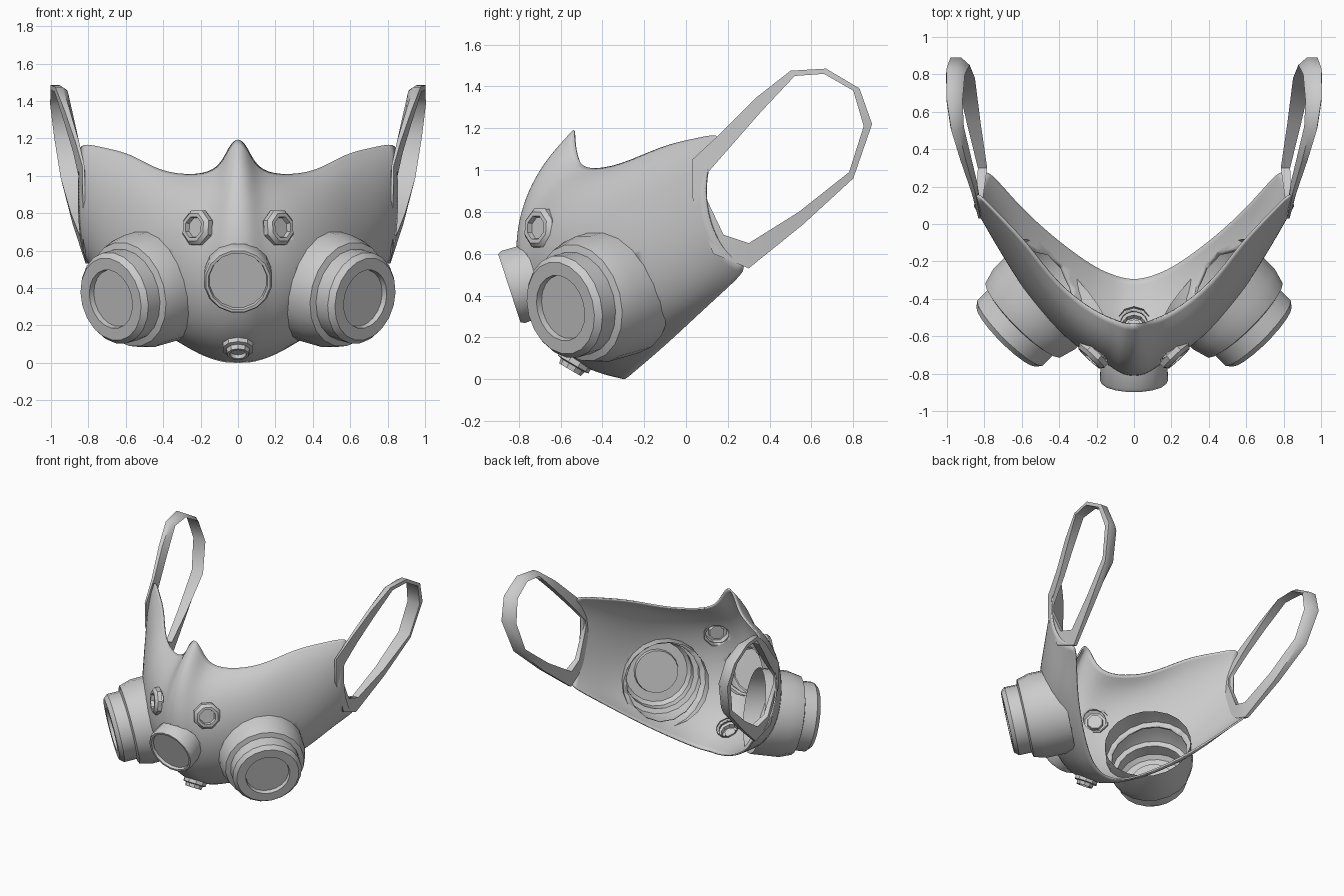
import bpy, bmesh, math
from mathutils import Vector
from mathutils.geometry import interpolate_bezier

cube = bpy.data.objects.get("Cube")
if cube:
    bpy.data.objects.remove(cube)

grey = bpy.data.materials.new("matte_grey")
grey.use_nodes = True
COLOUR = (0.6, 0.6, 0.6, 1)
grey.diffuse_color = COLOUR
grey.node_tree.nodes["Principled BSDF"].inputs["Base Color"].default_value = COLOUR


def make(name, verts, faces, angle=40):
    mesh = bpy.data.meshes.new(name)
    mesh.from_pydata(verts, [], faces)
    bm = bmesh.new()
    bm.from_mesh(mesh)
    bmesh.ops.remove_doubles(bm, verts=bm.verts, dist=0.0005)
    bmesh.ops.recalc_face_normals(bm, faces=bm.faces)
    bm.to_mesh(mesh)
    bm.free()
    mesh.materials.append(grey)
    obj = bpy.data.objects.new(name, mesh)
    bpy.context.collection.objects.link(obj)
    bpy.ops.object.select_all(action="DESELECT")
    obj.select_set(True)
    bpy.context.view_layer.objects.active = obj
    bpy.ops.object.shade_smooth_by_angle(angle=math.radians(angle))
    return obj


def revolve(name, profile, centre, axis, sides):
    """Turn (radius, depth behind the face) points about an outward axis."""
    axis = Vector(axis).normalized()
    side = axis.cross(Vector((0, 0, 1))).normalized()
    up = side.cross(axis)
    verts, faces = [], []
    for r, depth in profile:
        for k in range(sides):
            a = math.tau * (k + 0.5) / sides
            verts.append(Vector(centre) - axis * depth
                         + (side * math.cos(a) + up * math.sin(a)) * r)
    for i in range(len(profile) - 1):
        for k in range(sides):
            n = (k + 1) % sides
            faces.append((i * sides + k, i * sides + n,
                          (i + 1) * sides + n, (i + 1) * sides + k))
    return make(name, verts, faces, 35)


# Mask shell: bezier ribs from top edge to bottom edge, centre to side
ribs = [
    [(0, -.54, 1.21), (0, -1.05, .75), (0, -.8, .05), (0, -.3, 0)],
    [(.05, -.535, 1.16), (.085, -1.03, .74), (.08, -.79, .05), (.07, -.29, 0)],
    [(.1, -.52, 1.04), (.16, -.91, .8), (.17, -.77, .06), (.14, -.265, .02)],
    [(.22, -.47, 1), (.3, -.84, .85), (.32, -.72, .08), (.22, -.23, .05)],
    [(.42, -.32, 1.02), (.52, -.6, .85), (.58, -.5, .14), (.4, -.1, .16)],
    [(.57, -.11, 1.12), (.7, -.29, .9), (.74, -.24, .27), (.58, .06, .31)],
    [(.72, .04, 1.15), (.81, -.09, .95), (.83, -.03, .47), (.69, .18, .42)],
    [(.845, .17, 1.18), (.86, .02, .95), (.87, .1, .6), (.8, .3, .53)],
]
STEPS = 12
columns = []
for top, a, b, bottom in ribs:
    columns.append(interpolate_bezier(*map(Vector, (top, a, b, bottom)), STEPS))
flip = Vector((-1, 1, 1))
columns = [[p * flip for p in c] for c in reversed(columns[1:])] + columns
verts = [p for c in columns for p in c]
faces = [(i * STEPS + j, i * STEPS + j + 1, (i + 1) * STEPS + j + 1, (i + 1) * STEPS + j)
         for i in range(len(columns) - 1) for j in range(STEPS - 1)]
mask = make("mask_shell", verts, faces, 60)
# Outward normals, so the thickness grows to the inside
front = min(mask.data.polygons, key=lambda p: p.center.y)
if front.normal.y > 0:
    mask.data.flip_normals()
smooth = mask.modifiers.new("smooth_surface", "SUBSURF")
smooth.levels = smooth.render_levels = 2
solid = mask.modifiers.new("thickness", "SOLIDIFY")
solid.thickness = 0.012
solid.offset = -1


def cut_hole(centre, axis, radius, near, far):
    ring = [(0, near), (radius, near), (radius, far), (0, far)]
    cutter = revolve("hole_cutter", ring, centre, axis, 16)
    cutter.hide_render = True
    cutter.hide_set(True)
    cutter.display_type = "WIRE"
    cut = mask.modifiers.new("hole", "BOOLEAN")
    cut.object = cutter
    cut.solver = "EXACT"


# Ear straps: a loop that leans outward and thickens towards the back
hole = [(.08, .96), (.22, 1.12), (.36, 1.28), (.52, 1.45), (.66, 1.46), (.8, 1.38),
        (.85, 1.21), (.78, .99), (.54, .8), (.3, .65), (.18, .69), (.08, .9)]
rim = [(.03, 1.05), (.17, 1.18), (.34, 1.35), (.5, 1.475), (.67, 1.485), (.83, 1.39),
       (.89, 1.22), (.8, .96), (.56, .74), (.3, .53), (.13, .6), (.03, .87)]


def strap_x(y, z):
    return .83 + .34 * y - .17 * y * y + .14 * min(1, max(0, 3 * y)) * (z - 1.3)


for label, s in (("left", 1), ("right", -1)):
    verts, faces = [], []
    count = len(hole)
    for (hy, hz), (ry, rz) in zip(hole, rim):
        thick = .02 + .1 * hy
        for y, z, inset in ((hy, hz, 0), (ry, rz, .005), (ry, rz, thick * .6), (hy, hz, thick)):
            verts.append((s * (strap_x(y, z) - inset), y, z))
    for i in range(count):
        n = (i + 1) % count
        for k in range(4):
            m = (k + 1) % 4
            faces.append((i * 4 + k, i * 4 + m, n * 4 + m, n * 4 + k))
    make(label + "_ear_strap", verts, faces, 50)

    # Side filter canister: stepped drum with a recessed disc
    drum = [(0, .03), (.155, .03), (.16, 0), (.225, 0), (.25, .03), (.25, .12),
            (.285, .13), (.31, .22), (.31, .43)]
    centre, axis = (s * .68, -.6, .34), (s * .7, -.7, -.2)
    revolve(label + "_filter", drum, centre, axis, 20)
    cut_hole(centre, axis, .275, .1, .6)

    # Small cheek valve
    ring = [(0, .025), (.055, .025), (.06, 0), (.08, 0), (.1, .02), (.1, .05)]
    centre, axis = (s * .24, -.72, .725), (s * .68, -.73, .08)
    revolve(label + "_cheek_valve", ring, centre, axis, 8)
    cut_hole(centre, axis, .08, -.05, .12)

# Front valve
drum = [(0, .02), (.155, .02), (.16, 0), (.175, 0), (.185, .02), (.18, .14)]
centre, axis = (0, -.845, .435), (0, -.95, -.31)
revolve("front_valve", drum, centre, axis, 16)
cut_hole(centre, axis, .165, 0, .2)

# Chin valve
drum = [(0, .02), (.04, .02), (.045, 0), (.06, 0), (.065, .025), (.085, .03), (.085, .08)]
centre, axis = (0, -.555, .045), (0, -.5, -.85)
revolve("chin_valve", drum, centre, axis, 10)
cut_hole(centre, axis, .07, -.05, .15)
